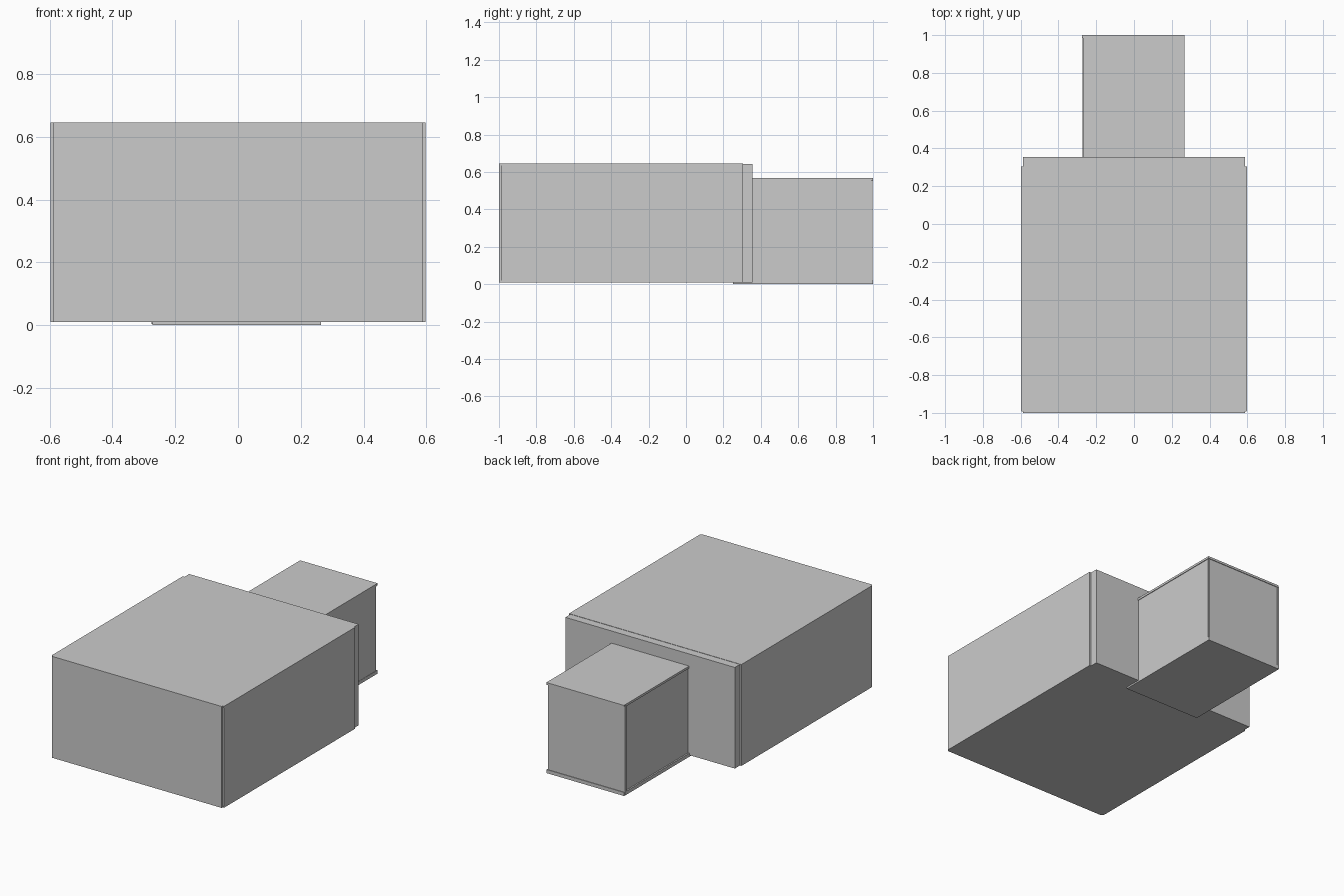
import bpy
import bmesh
from mathutils import Vector

if "Cube" in bpy.data.objects:
    bpy.data.objects.remove(bpy.data.objects["Cube"])


def panel(name, x, y, z):
    """Axis-aligned panel from (min, max) ranges."""
    bm = bmesh.new()
    bmesh.ops.create_cube(bm, size=1)
    lo, hi = Vector((x[0], y[0], z[0])), Vector((x[1], y[1], z[1]))
    for v in bm.verts:
        v.co = Vector([lo[i] + (v.co[i] + 0.5) * (hi[i] - lo[i]) for i in range(3)])
    mesh = bpy.data.meshes.new(name)
    bm.to_mesh(mesh)
    bm.free()
    obj = bpy.data.objects.new(name, mesh)
    bpy.context.collection.objects.link(obj)
    return obj


T = 0.01  # panel thickness

# Main room: floor, roof, front wall and the inset back wall
panel("main_floor", (-0.595, 0.595), (-0.992, 0.305), (0.01, 0.01 + T))
panel("main_roof", (-0.595, 0.595), (-0.992, 0.305), (0.645 - T, 0.645))
panel("main_front_wall", (-0.587, 0.587), (-1.0, -0.99), (0.01, 0.645))
panel("main_back_wall", (-0.587, 0.587), (0.305, 0.355), (0.01, 0.643))

# Rear annex: slabs overhang the slightly inset walls
panel("annex_floor", (-0.272, 0.265), (0.25, 1.0), (0.0, 0.022))
panel("annex_roof", (-0.27, 0.267), (0.35, 1.0), (0.553, 0.567))
panel("annex_back_wall", (-0.26, 0.257), (0.985, 0.996), (0.02, 0.555))

# Paired side walls and annex corner strips
for side, s in (("left", -1), ("right", 1)):
    panel(f"main_{side}_wall", sorted((s * 0.587, s * 0.597)), (-0.99, 0.305), (0.01, 0.645))
    panel(f"annex_{side}_wall", sorted((s * 0.254, s * 0.263)), (0.35, 0.99), (0.02, 0.555))
panel("annex_corner_strip", (-0.276, -0.262), (0.985, 0.998), (0.004, 0.56))
